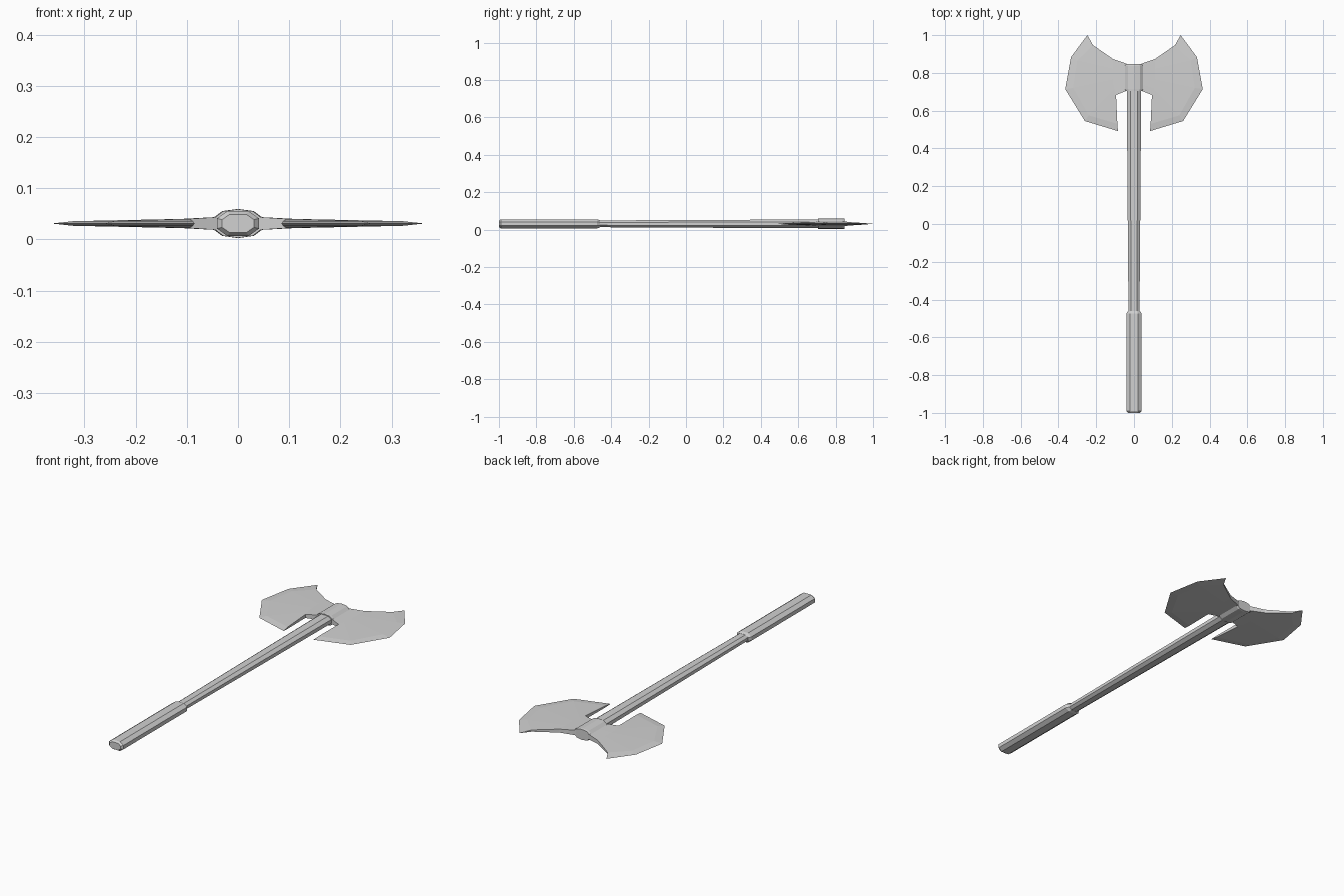
import bpy, bmesh

if "Cube" in bpy.data.objects:
    bpy.data.objects.remove(bpy.data.objects["Cube"])

MID = 0.031  # height of the axe's centre plane

steel = bpy.data.materials.new("plain_grey")
steel.use_nodes = True
GREY = (0.64, 0.64, 0.64, 1)
steel.diffuse_color = GREY
steel.node_tree.nodes["Principled BSDF"].inputs["Base Color"].default_value = GREY


def finish(bm, name):
    bmesh.ops.recalc_face_normals(bm, faces=bm.faces)
    mesh = bpy.data.meshes.new(name)
    bm.to_mesh(mesh)
    bm.free()
    mesh.materials.append(steel)
    obj = bpy.data.objects.new(name, mesh)
    bpy.context.collection.objects.link(obj)
    return obj


def full_ring(quarter):
    """Mirror a quarter section (top towards side) into a closed ring."""
    right = quarter + [(x, -z) for x, z in reversed(quarter)]
    left = [(-x, z) for x, z in reversed(right) if x > 0]
    return right + left


def loft(name, section, stations):
    """Stations are (y, half width, half height)."""
    bm = bmesh.new()
    rings = [[bm.verts.new((x * w, y, MID + z * h)) for x, z in section]
             for y, w, h in stations]
    n = len(section)
    for a, b in zip(rings, rings[1:]):
        for i in range(n):
            j = (i + 1) % n
            bm.faces.new((a[i], a[j], b[j], b[i]))
    bm.faces.new(rings[0])
    bm.faces.new(rings[-1])
    return finish(bm, name)


OCTAGON = full_ring([(0.52, 1), (1, 0.42)])
OVAL = full_ring([(0, 1), (0.62, 0.85), (1, 0.35)])

# Handle parts
loft("shaft", OCTAGON, [(-0.48, 0.029, 0.018), (0.13, 0.034, 0.021),
                        (0.72, 0.038, 0.023)])
loft("grip", OCTAGON, [(-1.0, 0.031, 0.018), (-0.99, 0.041, 0.024),
                       (-0.475, 0.041, 0.024), (-0.46, 0.031, 0.019)])
loft("collar", OVAL, [(0.705, 0.047, 0.028), (0.715, 0.05, 0.0285),
                      (0.837, 0.05, 0.0285), (0.847, 0.045, 0.027)])

# Blade rows run from the upper horn to the lower horn: half thickness, points
ROWS = [
    (0.013, [(0.035, 0.847), (0.035, 0.81), (0.035, 0.775), (0.035, 0.74), (0.035, 0.707)]),
    (0.009, [(0.11, 0.873), (0.11, 0.82), (0.11, 0.765), (0.105, 0.715), (0.095, 0.683)]),
    (0.0045, [(0.217, 0.947), (0.3, 0.865), (0.322, 0.72), (0.24, 0.575), (0.088, 0.53)]),
    (0.0, [(0.247, 1.0), (0.333, 0.884), (0.364, 0.714), (0.26, 0.545), (0.085, 0.492)]),
]


def blade(name, side):
    bm = bmesh.new()
    upper = [[bm.verts.new((side * x, y, MID + t)) for x, y in row] for t, row in ROWS]
    lower = [[bm.verts.new((side * x, y, MID - t)) for x, y in row] for t, row in ROWS]
    for sheet in (upper, lower):
        for a, b in zip(sheet, sheet[1:]):
            for i in range(len(a) - 1):
                bm.faces.new((a[i], a[i + 1], b[i + 1], b[i]))
    # Walls along the concave top and the lower notch
    for end in (0, -1):
        for k in range(len(ROWS) - 1):
            bm.faces.new((upper[k][end], upper[k + 1][end],
                          lower[k + 1][end], lower[k][end]))
    # Join both sheets along the cutting edge
    bmesh.ops.remove_doubles(bm, verts=bm.verts, dist=0.0001)
    return finish(bm, name)


blade("left_blade", 1)
blade("right_blade", -1)
